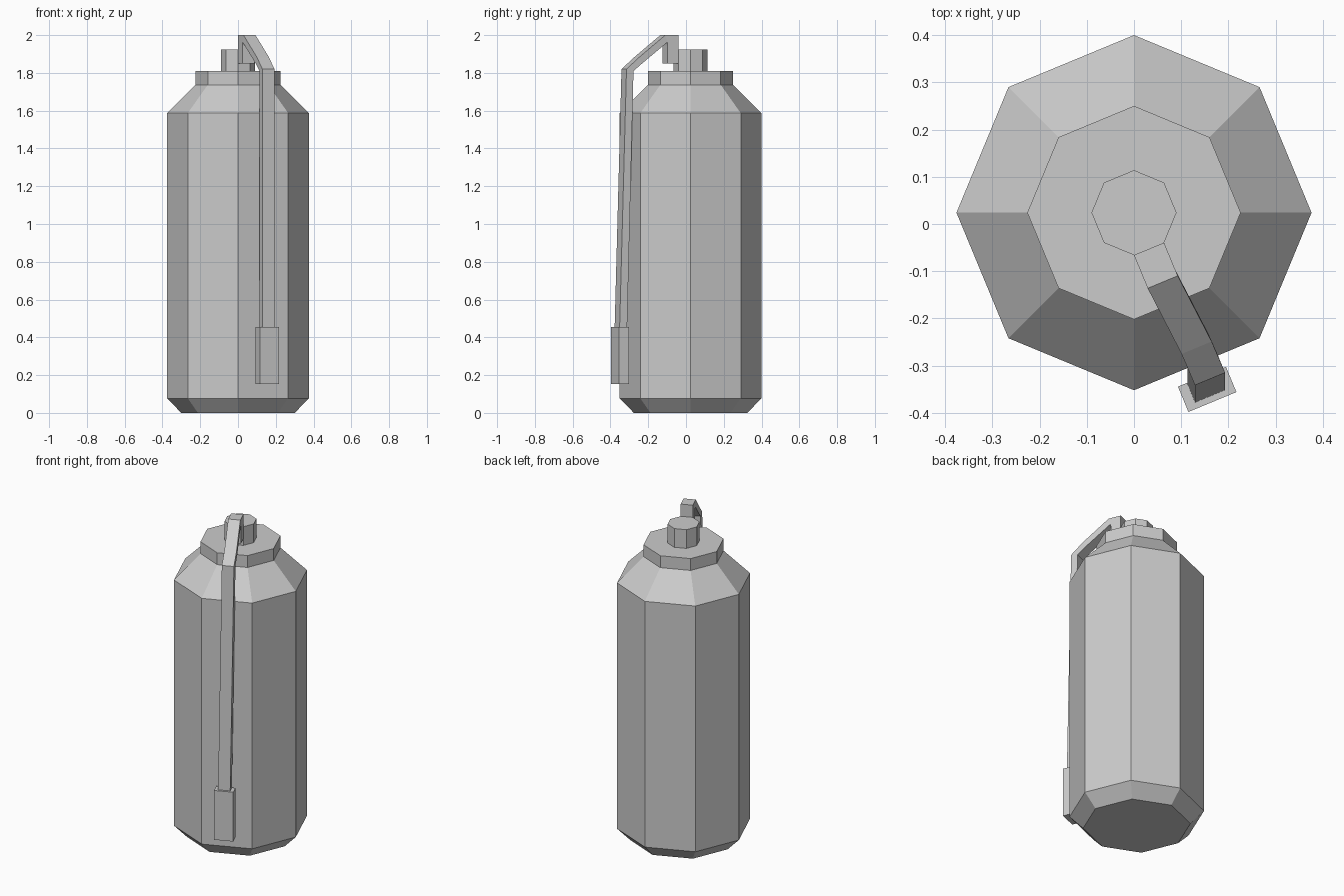
import bpy, bmesh
from math import radians, cos, sin
from mathutils import Vector

if "Cube" in bpy.data.objects:
    bpy.data.objects.remove(bpy.data.objects["Cube"])

CENTRE = Vector((0, 0.024, 0))
ANGLE = radians(-67.5)                       # lever sits on one octagon facet
OUT = Vector((cos(ANGLE), sin(ANGLE), 0))    # radial direction of the lever
SIDE = Vector((-sin(ANGLE), cos(ANGLE), 0))  # across the lever


def loft(name, rings):
    """Skin closed rings of points into a capped solid."""
    bm = bmesh.new()
    loops = [[bm.verts.new(p) for p in ring] for ring in rings]
    n = len(loops[0])
    for a, b in zip(loops, loops[1:]):
        for i in range(n):
            j = (i + 1) % n
            bm.faces.new((a[i], a[j], b[j], b[i]))
    bm.faces.new(loops[0][::-1])
    bm.faces.new(loops[-1])
    bmesh.ops.recalc_face_normals(bm, faces=bm.faces)
    mesh = bpy.data.meshes.new(name)
    bm.to_mesh(mesh)
    bm.free()
    obj = bpy.data.objects.new(name, mesh)
    bpy.context.collection.objects.link(obj)
    return obj


def octagon(r, z):
    return [CENTRE + Vector((r * cos(radians(45 * i)), r * sin(radians(45 * i)), z))
            for i in range(8)]


def section(inner, outer, width, shift=0):
    """Rectangle across the lever, given two (radius, height) points."""
    def pt(rz, s):
        return CENTRE + OUT * rz[0] + SIDE * (shift + s * width / 2) + Vector((0, 0, rz[1]))
    return [pt(inner, -1), pt(outer, -1), pt(outer, 1), pt(inner, 1)]


# Canister with chamfered base, shoulder and collar
loft("canister_body", [octagon(r, z) for r, z in
     [(0.30, 0), (0.376, 0.077), (0.376, 1.587), (0.226, 1.737), (0.226, 1.81)]])

# Valve on top
loft("valve", [octagon(0.09, 1.81), octagon(0.09, 1.925)])

# Bent lever: rises from the valve, slopes out and runs down the side
W = 0.069
loft("lever", [
    section((0.145, 1.85), (0.083, 1.85), W),
    section((0.145, 1.945), (0.083, 2.0), W),
    section((0.147, 1.962), (0.159, 2.0), W),
    section((0.297, 1.85), (0.315, 1.882), W, 0.013),
    section((0.347, 1.81), (0.387, 1.82), W, 0.014),
    section((0.378, 0.44), (0.421, 0.44), W),
])

# Flat pad at the lower end of the lever
loft("lever_pad", [section((0.376, z), (0.434, z), 0.11) for z in (0.152, 0.455)])
